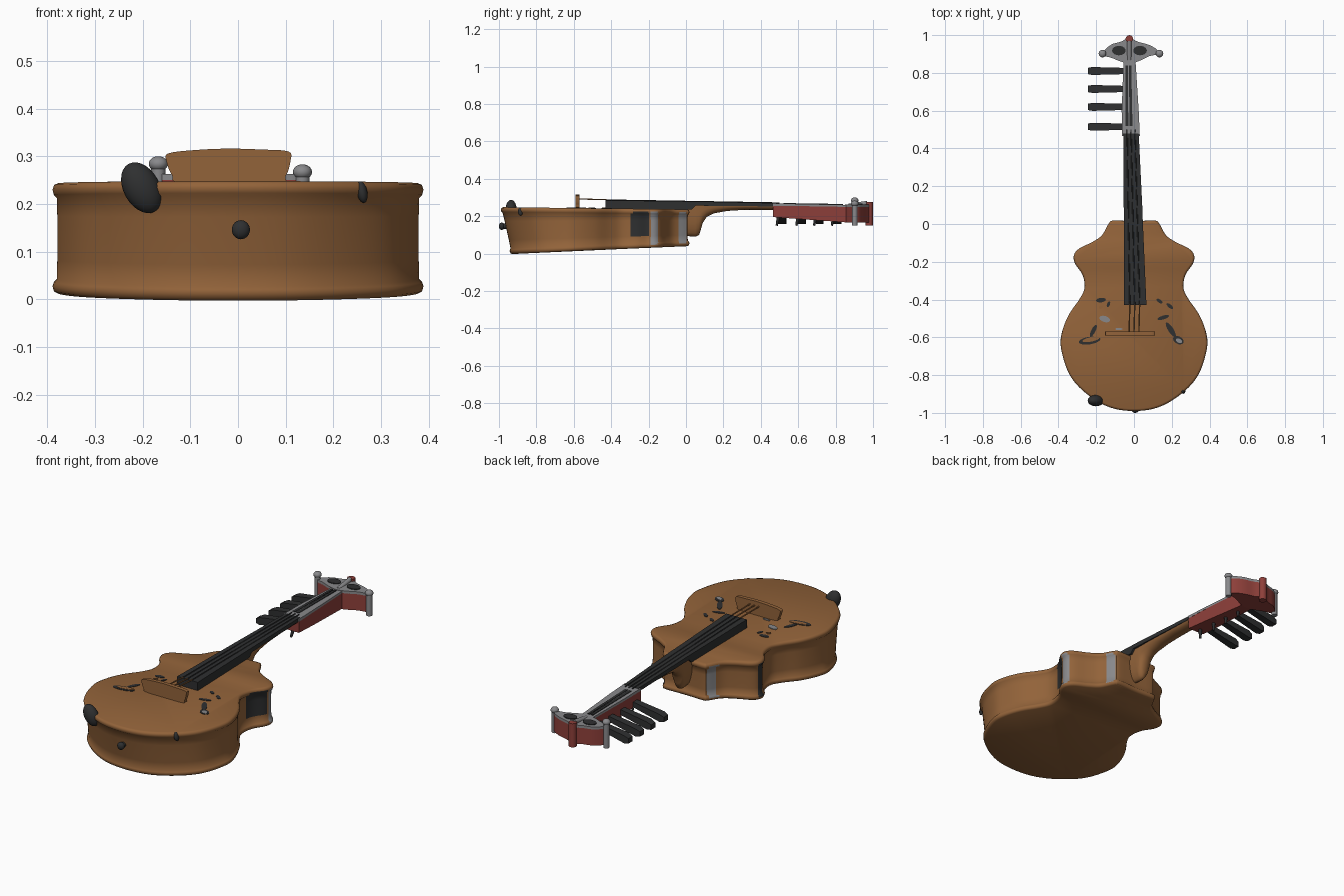
import bpy, bmesh, math
from mathutils import Vector, Matrix

if "Cube" in bpy.data.objects:
    bpy.data.objects.remove(bpy.data.objects["Cube"])


def material(name, rgb):
    m = bpy.data.materials.new(name)
    m.diffuse_color = (*rgb, 1)
    m.use_nodes = True
    m.node_tree.nodes["Principled BSDF"].inputs["Base Color"].default_value = m.diffuse_color
    return m


BROWN = material("brown wood", (0.29, 0.125, 0.042))
BLACK = material("black", (0.028, 0.029, 0.03))
GREY = material("grey", (0.25, 0.25, 0.26))
RED = material("red", (0.27, 0.05, 0.042))


def finish(name, bm, mats, angle=40):
    bmesh.ops.recalc_face_normals(bm, faces=bm.faces)
    me = bpy.data.meshes.new(name)
    bm.to_mesh(me)
    bm.free()
    for m in mats:
        me.materials.append(m)
    ob = bpy.data.objects.new(name, me)
    bpy.context.collection.objects.link(ob)
    bpy.ops.object.select_all(action='DESELECT')
    ob.select_set(True)
    bpy.context.view_layer.objects.active = ob
    bpy.ops.object.shade_smooth_by_angle(angle=math.radians(angle))
    return ob


def loft(name, rings, mats, rule=None, angle=40):
    """Skin closed rings of equal length and cap both ends."""
    bm = bmesh.new()
    loops = [[bm.verts.new(p) for p in r] for r in rings]
    n = len(loops[0])
    for a, b in zip(loops, loops[1:]):
        for i in range(n):
            j = (i + 1) % n
            bm.faces.new((a[i], a[j], b[j], b[i]))
    bm.faces.new(loops[0])
    bm.faces.new(loops[-1])
    if rule:
        for f in bm.faces:
            f.material_index = rule(f)
    return finish(name, bm, mats, angle)


def spline(pts, steps, closed=True):
    out, n = [], len(pts)
    for i in range(n):
        p = [Vector(pts[(i + k) % n]) for k in (-1, 0, 1, 2)]
        for s in range(steps):
            t = s / steps
            out.append(0.5 * (2 * p[1] + (p[2] - p[0]) * t
                              + (2 * p[0] - 5 * p[1] + 4 * p[2] - p[3]) * t * t
                              + (3 * p[1] - p[0] - 3 * p[2] + p[3]) * t ** 3))
    return out


def slab(name, outline, z0, z1, mat):
    return loft(name, [[(p[0], p[1], z) for p in outline] for z in (z0, z1)], [mat])


def rod(name, a, b, r, mat, r2=None, n=12):
    a, b = Vector(a), Vector(b)
    q = (b - a).to_track_quat('Z', 'Y')
    ring = lambda c, rad: [c + q @ Vector((rad * math.cos(2 * math.pi * i / n),
                                           rad * math.sin(2 * math.pi * i / n), 0)) for i in range(n)]
    return loft(name, [ring(a, r), ring(b, r2 or r)], [mat])


def ball(name, loc, scale, rot, mat):
    bm = bmesh.new()
    bmesh.ops.create_uvsphere(bm, u_segments=24, v_segments=14, radius=1)
    M = Matrix.Translation(loc) @ Matrix.Rotation(rot, 4, 'Y') @ Matrix.Diagonal((*scale, 1))
    bmesh.ops.transform(bm, matrix=M, verts=bm.verts)
    return finish(name, bm, [mat])


# body: waisted outline with rolled rims and a slanted tail
top = lambda y: 0.248 - 0.012 * (y + 0.99)
bottom = lambda y: 0.04 * (y + 0.94) / 0.94
half = [(0.13, -0.97), (0.25, -0.90), (0.34, -0.80), (0.386, -0.66), (0.38, -0.57), (0.345, -0.48),
        (0.29, -0.40), (0.262, -0.34), (0.272, -0.27), (0.312, -0.21), (0.318, -0.165), (0.29, -0.13),
        (0.22, -0.095), (0.17, -0.06), (0.135, 0.0), (0.11, 0.018)]
outline = spline([(0, -0.99)] + half + [(0, 0.015)] + [(-x, y) for x, y in reversed(half)], 5)
count = len(outline)


def body_ring(inset, from_top, dz):
    ring = []
    for i, p in enumerate(outline):
        t = outline[(i + 1) % count] - outline[i - 1]
        q = p - Vector((t.y, -t.x)).normalized() * inset
        z = (top(q.y) - dz) if from_top is True else bottom(q.y) + dz
        if from_top is None:
            z = bottom(q.y) + dz * (top(q.y) - bottom(q.y))
        slant = 0.05 * max(0, (-q.y - 0.55) / 0.44) * max(0, 1 - z / 0.22)
        ring.append((q.x, q.y + slant, z))
    return ring


levels = [(0.012, False, -0.001), (0.003, False, 0.004), (0, False, 0.014), (0.003, False, 0.023),
          (0.009, False, 0.029), (0.01, None, 0.3), (0.01, None, 0.5), (0.01, None, 0.7),
          (0.009, True, 0.031), (0.003, True, 0.025), (0, True, 0.014), (0.003, True, 0.004), (0.012, True, 0)]


def body_rule(f):
    c = f.calc_center_median()
    if abs(f.normal.z) > 0.8 or not 0.05 < c.z < 0.225 or len(f.verts) > 4:
        return 0
    if c.x > 0.1:
        if -0.29 < c.y < -0.2:
            return 1 if c.z > 0.08 else 0
        return 2 if -0.19 < c.y < -0.15 or -0.04 < c.y < 0.002 else 0
    if c.x < -0.1:
        return 1 if -0.2 < c.y < -0.16 else 2 if -0.045 < c.y < 0 else 0
    return 0


loft("body", [body_ring(*l) for l in levels], [BROWN, BLACK, GREY], body_rule, 50)

# neck with a curved heel: (y, lowest z, half width)
sections = [(-0.01, 0.095, 0.04), (0.05, 0.09, 0.04), (0.07, 0.10, 0.04), (0.08, 0.13, 0.04),
            (0.09, 0.165, 0.04), (0.11, 0.195, 0.041), (0.15, 0.215, 0.042), (0.22, 0.228, 0.042),
            (0.32, 0.234, 0.041), (0.48, 0.232, 0.04)]
rings = []
for y, zb, w in sections:
    cx, zt = -0.003 - 0.025 * max(0, y), 0.262
    rings.append([(cx + w * math.cos(a), y, zt - (zt - zb) * abs(math.sin(a)) ** 0.8)
                  for a in [math.pi * k / 12 for k in range(13)]])
loft("neck", rings, [BROWN], angle=60)


# rectangular section helper for tapered bars
def bar(name, stations, mat):
    return loft(name, [[(cx - w, y, zb), (cx + w, y, zb), (cx + w, y, zt), (cx - w, y, zt)]
                       for y, cx, w, zb, zt in stations], [mat])


bar("fingerboard", [(-0.43, 0.006, 0.06, 0.24, 0.285), (0.03, -0.004, 0.05, 0.235, 0.279),
                    (0.05, -0.004, 0.05, 0.256, 0.279), (0.48, -0.016, 0.041, 0.252, 0.27)], BLACK)

# pegbox with grey face and dark slots
bar("pegbox", [(0.465, -0.016, 0.046, 0.195, 0.255), (0.6, -0.02, 0.044, 0.185, 0.255),
               (0.88, -0.024, 0.03, 0.165, 0.25)], RED)
bar("pegbox_face", [(0.465, -0.016, 0.047, 0.254, 0.268), (0.6, -0.02, 0.045, 0.254, 0.266),
                    (0.88, -0.024, 0.031, 0.249, 0.26)], GREY)
for k, off in enumerate((-0.02, 0.002)):
    bar(f"pegbox_slot_{k}", [(0.52, -0.018 + off, 0.008, 0.262, 0.27),
                             (0.84, -0.022 + off * 0.8, 0.006, 0.256, 0.265)], BLACK)

# flat paddle pegs and their lower tips
for k, y in enumerate((0.515, 0.62, 0.715, 0.81)):
    ring = lambda x, z, h, w: [(x, y - w, z - h), (x, y + w, z - h), (x, y + w, z + h), (x, y - w, z + h)]
    loft(f"peg_{k}", [ring(-0.02, 0.21, 0.012, 0.014), ring(-0.07, 0.205, 0.014, 0.017),
                      ring(-0.22, 0.178, 0.02, 0.021), ring(-0.243, 0.174, 0.013, 0.017)], [BLACK])
    rod(f"peg_tip_{k}", (-0.02, y - 0.02, 0.2), (-0.03, y - 0.03, 0.15), 0.01, BLACK, 0.006)

# winged head
wing = spline([(-0.025, 0.985), (0.02, 0.965), (0.075, 0.95), (0.12, 0.925), (0.13, 0.90), (0.08, 0.888),
               (0.02, 0.86), (-0.025, 0.85), (-0.07, 0.86), (-0.12, 0.88), (-0.165, 0.892),
               (-0.16, 0.915), (-0.12, 0.95), (-0.07, 0.965)], 4)
slab("head", wing, 0.165, 0.25, RED)
slab("head_face", wing, 0.249, 0.263, GREY)
rod("head_crest", (-0.025, 0.98, 0.15), (-0.025, 0.98, 0.275), 0.02, RED)
for side, x, zt in (("left", -0.167, 0.292), ("right", 0.135, 0.275)):
    rod(f"head_post_{side}", (x, 0.902, 0.15), (x, 0.902, zt), 0.015, GREY)
    ball(f"head_knob_{side}", (x, 0.902, zt - 0.008), (0.02, 0.02, 0.016), 0, GREY)
for side, x in (("left", -0.08), ("right", 0.032)):
    oval = [(x + 0.036 * math.cos(i * math.pi / 10), 0.918 + 0.025 * math.sin(i * math.pi / 10)) for i in range(20)]
    slab(f"head_opening_{side}", oval, 0.26, 0.267, BLACK)
rod("head_center", (-0.025, 0.87, 0.255), (-0.025, 0.97, 0.27), 0.012, GREY)

# bridge: thin upright plate, wider at the top
profile = spline([(-0.115, 0.244), (0.08, 0.244), (0.10, 0.258), (0.11, 0.29), (0.106, 0.31), (0.05, 0.314),
                  (-0.02, 0.316), (-0.09, 0.313), (-0.146, 0.306), (-0.15, 0.29), (-0.138, 0.26)], 4)
loft("bridge", [[(p[0], y, p[1]) for p in profile] for y in (-0.59, -0.57)], [BROWN])

# strings
for k, x in enumerate((-0.026, 0.0, 0.026)):
    rod(f"string_{k}", (x, -0.575, 0.292), (x + 0.004, -0.425, 0.288), 0.0035, BROWN, n=6)
    rod(f"board_string_{k}", (x + 0.004, -0.43, 0.287), (x * 0.8 - 0.016, 0.5, 0.271), 0.003, BLACK, n=6)


# sound hole marks: thin plates on the top (x, y, length, width, angle, colour)
marks = [(-0.175, -0.403, 0.026, 0.012, 0.1, BLACK), (-0.135, -0.425, 0.016, 0.008, 1.2, BLACK),
         (-0.175, -0.44, 0.012, 0.008, 0.5, BROWN), (-0.155, -0.503, 0.03, 0.016, -0.3, GREY),
         (-0.215, -0.565, 0.035, 0.011, 1.1, BLACK), (-0.235, -0.617, 0.058, 0.02, 0.15, BLACK),
         (-0.228, -0.611, 0.046, 0.012, 0.2, BROWN), (0.135, -0.408, 0.018, 0.009, -0.6, BLACK),
         (0.19, -0.435, 0.022, 0.009, -0.7, BLACK), (0.155, -0.495, 0.032, 0.01, 0.3, BLACK),
         (0.195, -0.56, 0.045, 0.014, -1.0, BLACK), (0.235, -0.615, 0.03, 0.02, -0.5, BLACK),
         (0.238, -0.618, 0.018, 0.011, -0.5, GREY), (-0.08, -0.556, 0.02, 0.006, 0.0, GREY)]
for k, (x, y, l, w, a, mat) in enumerate(marks):
    pts = []
    for i in range(16):
        u, v = l * math.cos(i * math.pi / 8), w * math.sin(i * math.pi / 8)
        pts.append((x + u * math.cos(a) - v * math.sin(a), y + u * math.sin(a) + v * math.cos(a)))
    slab(f"sound_hole_{k}", pts, top(y) - 0.003, top(y) + (0.002 if mat is BLACK else 0.0035), mat)

# chin knob, end pin and rim clip
ball("chin_knob", (-0.202, -0.935, 0.234), (0.038, 0.03, 0.057), -0.5, BLACK)
rod("end_pin_stem", (0.006, -0.93, 0.146), (0.006, -0.99, 0.146), 0.014, BLACK)
ball("end_pin", (0.006, -0.985, 0.146), (0.019, 0.015, 0.02), 0, BLACK)
ball("rim_clip", (0.26, -0.885, 0.225), (0.011, 0.014, 0.023), -0.2, BLACK)
